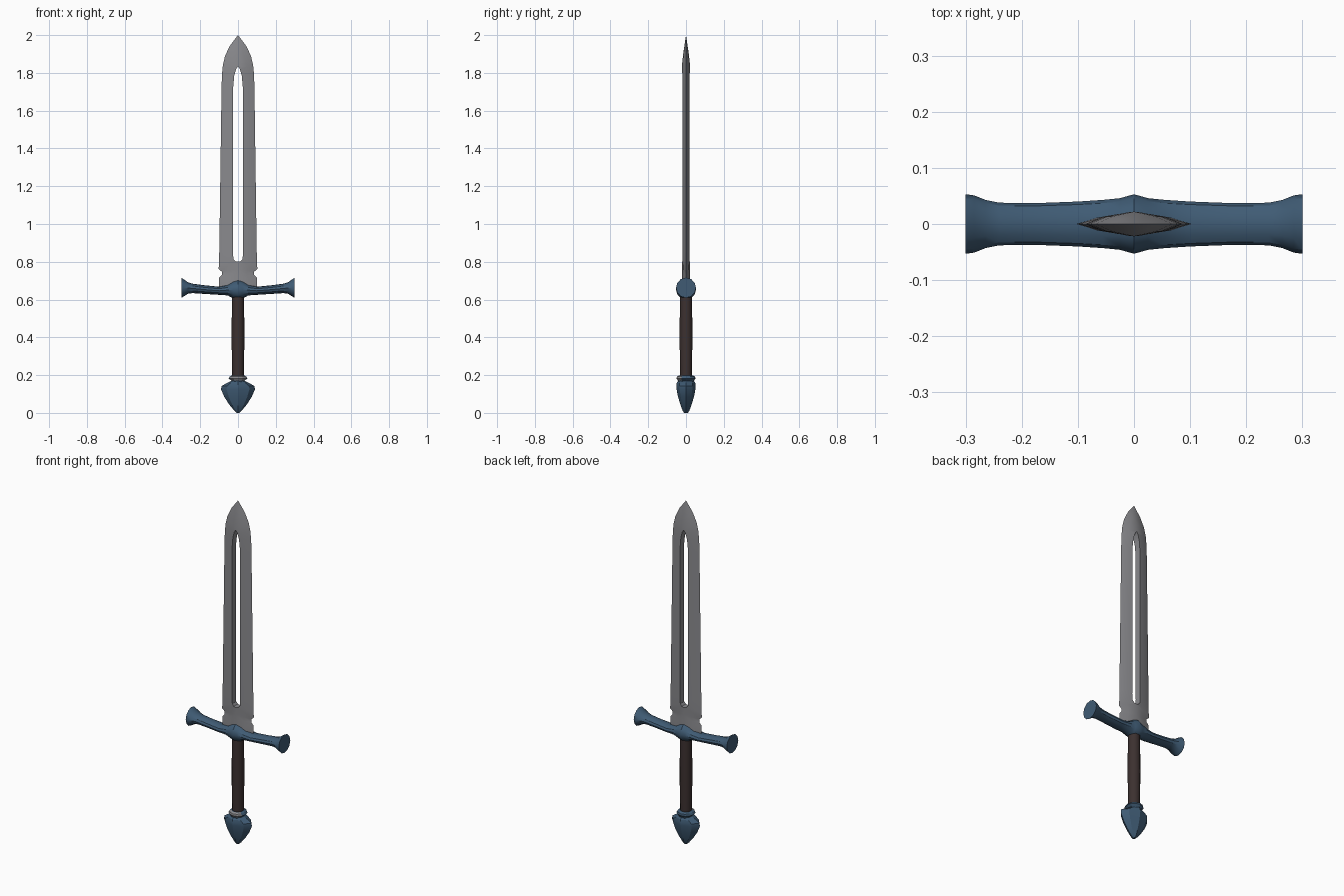
import bpy, bmesh, math

if "Cube" in bpy.data.objects:
    bpy.data.objects.remove(bpy.data.objects["Cube"])


def material(name, rgb):
    m = bpy.data.materials.new(name)
    m.diffuse_color = (*rgb, 1)
    m.use_nodes = True
    m.node_tree.nodes["Principled BSDF"].inputs["Base Color"].default_value = m.diffuse_color
    return m


STEEL = material("steel grey", (0.25, 0.25, 0.265))
BLUE = material("steel blue", (0.05, 0.105, 0.175))
LEATHER = material("dark brown leather", (0.045, 0.03, 0.029))


def finish(bm, name, mats, angle=None):
    bmesh.ops.remove_doubles(bm, verts=bm.verts, dist=0.0003)
    bmesh.ops.recalc_face_normals(bm, faces=bm.faces)
    me = bpy.data.meshes.new(name)
    bm.to_mesh(me)
    bm.free()
    ob = bpy.data.objects.new(name, me)
    bpy.context.collection.objects.link(ob)
    for m in mats:
        me.materials.append(m)
    if angle:
        bpy.ops.object.select_all(action='DESELECT')
        ob.select_set(True)
        bpy.context.view_layer.objects.active = ob
        bpy.ops.object.shade_smooth_by_angle(angle=math.radians(angle))
    return ob


def loft(rings):
    """Skin a list of closed rings of points and cap both ends."""
    bm = bmesh.new()
    loops = [[bm.verts.new(p) for p in ring] for ring in rings]
    n = len(loops[0])
    for a, b in zip(loops, loops[1:]):
        for i in range(n):
            j = (i + 1) % n
            bm.faces.new((a[i], a[j], b[j], b[i]))
    bm.faces.new(loops[0])
    bm.faces.new(loops[-1])
    return bm


def upright(sections, n, power=1.0):
    """Elliptical rings stacked in z; power > 1 pinches them to a diamond."""
    def s(v):
        return math.copysign(abs(v) ** power, v)
    return [[(rx * s(math.cos(2 * math.pi * i / n)), ry * s(math.sin(2 * math.pi * i / n)), z)
             for i in range(n)] for z, rx, ry in sections]


# Blade: cutting edge (x, z) paired with slot rim or ridge (x, z), and half thickness
pairs = [
    (0.100, 0.650, 0.000, 0.650, 0.020), (0.100, 0.715, 0.000, 0.700, 0.020),
    (0.086, 0.730, 0.000, 0.730, 0.020), (0.086, 0.748, 0.000, 0.760, 0.020),
    (0.103, 0.762, 0.000, 0.800, 0.020), (0.100, 0.790, 0.014, 0.803, 0.019),
    (0.100, 0.820, 0.024, 0.815, 0.018), (0.099, 0.860, 0.027, 0.850, 0.018),
    (0.087, 1.720, 0.026, 1.720, 0.018), (0.085, 1.790, 0.020, 1.785, 0.019),
    (0.080, 1.842, 0.010, 1.820, 0.021), (0.068, 1.892, 0.000, 1.835, 0.022),
    (0.042, 1.945, 0.000, 1.900, 0.015), (0.000, 2.000, 0.000, 2.000, 0.000)]
bm = bmesh.new()


def add_face(points):
    unique = []
    for p in points:
        if all(sum((a - b) ** 2 for a, b in zip(p, q)) > 1e-8 for q in unique):
            unique.append(p)
    if len(unique) > 2:
        bm.faces.new([bm.verts.new(p) for p in unique])


def blade_row(p, side, face):
    ox, oz, ix, iz, t = p
    k = 0.55
    mid = (side * (ix + (ox - ix) * k), face * t * 0.62, iz + (oz - iz) * k)
    return [(side * ox, 0, oz), mid, (side * ix, face * t, iz)]


for side in (-1, 1):
    for p, q in zip(pairs, pairs[1:]):
        for face in (-1, 1):
            a, b = blade_row(p, side, face), blade_row(q, side, face)
            for i in range(2):
                add_face([a[i], a[i + 1], b[i + 1], b[i]])
        if p[2] > 0 or q[2] > 0:  # slot wall
            add_face([(side * r[2], f * r[4], r[3])
                      for r, f in ((p, -1), (q, -1), (q, 1), (p, 1))])
finish(bm, "blade", [STEEL], 20)

# Crossguard: x, bottom z, top z, half depth; mirrored about the middle
half = [(0, 0.600, 0.707, 0.053), (0.025, 0.606, 0.698, 0.046), (0.055, 0.622, 0.678, 0.043),
        (0.10, 0.625, 0.668, 0.040), (0.18, 0.630, 0.676, 0.037), (0.24, 0.634, 0.684, 0.038),
        (0.265, 0.631, 0.691, 0.043), (0.285, 0.618, 0.706, 0.051), (0.30, 0.609, 0.716, 0.053)]
guard = [(-x, a, b, d) for x, a, b, d in half[:0:-1]] + half
rings = [[(x, d * math.cos(math.pi * i / 6), (a + b) / 2 + (b - a) / 2 * math.sin(math.pi * i / 6))
          for i in range(12)] for x, a, b, d in guard]
finish(loft(rings), "crossguard", [BLUE], 32)

# Grip
finish(loft(upright([(0.18, 0.031, 0.031), (0.40, 0.034, 0.034), (0.63, 0.032, 0.032)], 12)),
       "grip", [LEATHER], 40)

# Collar between grip and pommel, with a bare steel front
bm = loft(upright([(0.160, 0.034, 0.040), (0.172, 0.036, 0.044), (0.182, 0.050, 0.050),
                   (0.192, 0.044, 0.048), (0.198, 0.034, 0.036)], 12))
bm.normal_update()
for f in bm.faces:
    c = f.calc_center_median()
    if c.y < -0.02 and c.z > 0.172 and len(f.verts) == 4:
        f.material_index = 1
finish(bm, "collar", [BLUE, STEEL])

# Pommel: pinched wedge with ridges front and back
finish(loft(upright([(0.0, 0.006, 0.010), (0.012, 0.020, 0.018), (0.045, 0.047, 0.030),
                     (0.085, 0.073, 0.042), (0.125, 0.090, 0.050), (0.142, 0.087, 0.051),
                     (0.158, 0.060, 0.050), (0.170, 0.034, 0.042)], 8, 1.15)),
       "pommel", [BLUE], 25)
